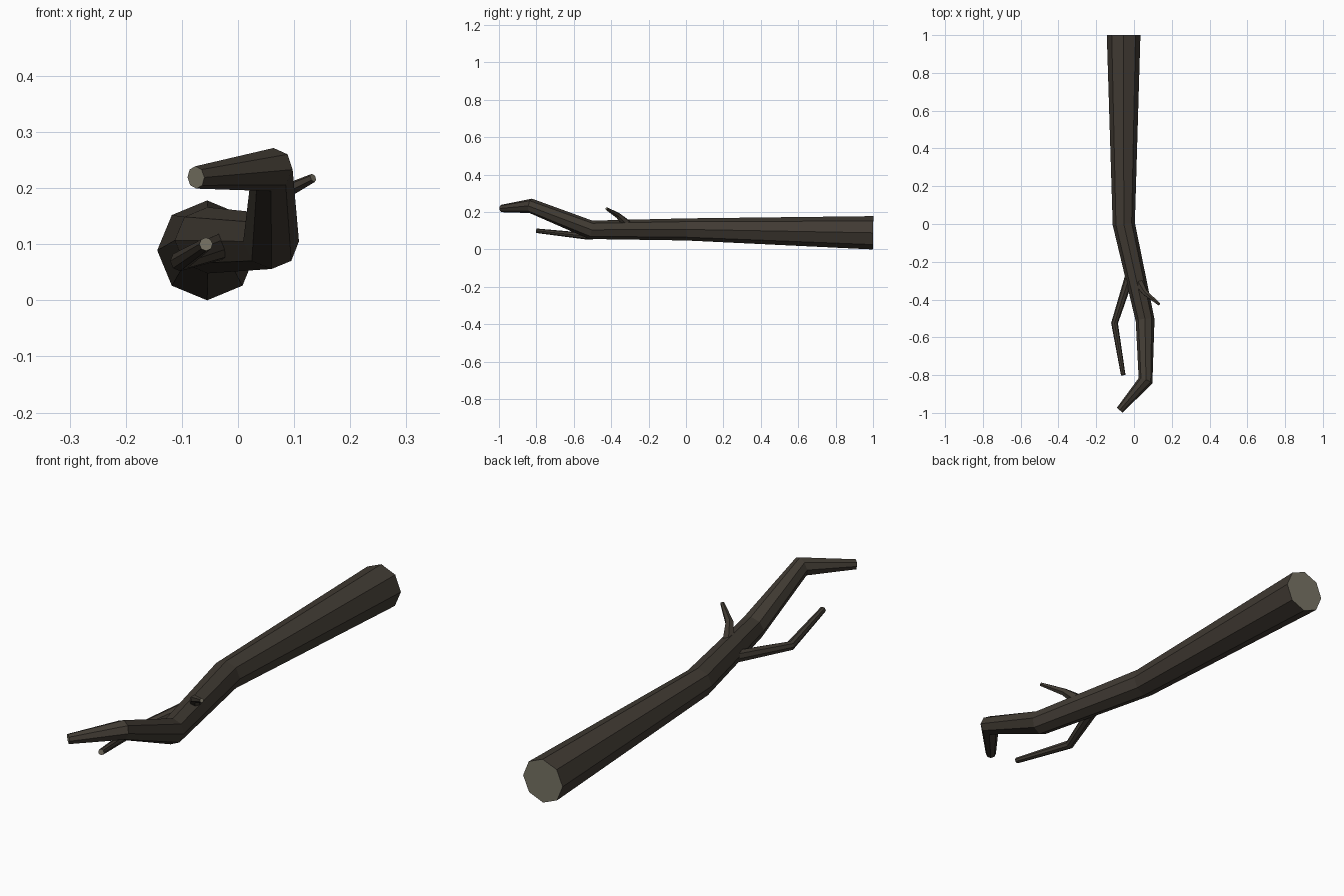
import bpy, bmesh, math
from mathutils import Vector

cube = bpy.data.objects.get("Cube")
if cube:
    bpy.data.objects.remove(cube, do_unlink=True)


def make_material(name, rgb):
    mat = bpy.data.materials.new(name)
    mat.use_nodes = True
    mat.diffuse_color = (*rgb, 1)
    bsdf = mat.node_tree.nodes["Principled BSDF"]
    bsdf.inputs["Base Color"].default_value = (*rgb, 1)
    bsdf.inputs["Roughness"].default_value = 0.9
    return mat


bark = make_material("dark bark", (0.052, 0.043, 0.033))
wood = make_material("cut wood", (0.19, 0.175, 0.13))


def limb(name, path, sides):
    """Tapered faceted tube through (x, y, z, radius) points, with cut-wood ends."""
    points = [Vector(p[:3]) for p in path]
    bm = bmesh.new()
    rings = []
    for i, (centre, p) in enumerate(zip(points, path)):
        # Each ring faces along the mean of its neighbouring segments
        tangent = Vector()
        if i > 0:
            tangent += (centre - points[i - 1]).normalized()
        if i < len(points) - 1:
            tangent += (points[i + 1] - centre).normalized()
        tangent.normalize()
        side = tangent.cross(Vector((0, 0, 1))).normalized()
        up = side.cross(tangent)
        ring = []
        for k in range(sides):
            a = math.tau * k / sides
            ring.append(bm.verts.new(centre + p[3] * (math.sin(a) * side + math.cos(a) * up)))
        rings.append(ring)
    for lower, upper in zip(rings, rings[1:]):
        for k in range(sides):
            n = (k + 1) % sides
            bm.faces.new((lower[k], lower[n], upper[n], upper[k]))
    for end in (rings[0], rings[-1]):
        bm.faces.new(end).material_index = 1
    bmesh.ops.recalc_face_normals(bm, faces=bm.faces)
    mesh = bpy.data.meshes.new(name)
    bm.to_mesh(mesh)
    bm.free()
    mesh.materials.append(bark)
    mesh.materials.append(wood)
    obj = bpy.data.objects.new(name, mesh)
    bpy.context.collection.objects.link(obj)
    return obj


# Thick main branch, bending towards its thin tip
limb("main_branch", [
    (-0.055, 1.0, 0.089, 0.089),
    (-0.054, 0.0, 0.107, 0.059),
    (0.059, -0.51, 0.105, 0.05),
    (0.061, -0.83, 0.233, 0.039),
    (-0.075, -0.985, 0.219, 0.02),
], 8)

# Long low twig on the right
limb("long_twig", [
    (-0.005, -0.22, 0.105, 0.026),
    (-0.103, -0.525, 0.07, 0.018),
    (-0.057, -0.8, 0.1, 0.012),
], 8)

# Short raised twig on the left
limb("short_twig", [
    (0.025, -0.31, 0.13, 0.026),
    (0.06, -0.365, 0.182, 0.016),
    (0.134, -0.425, 0.218, 0.008),
], 6)
